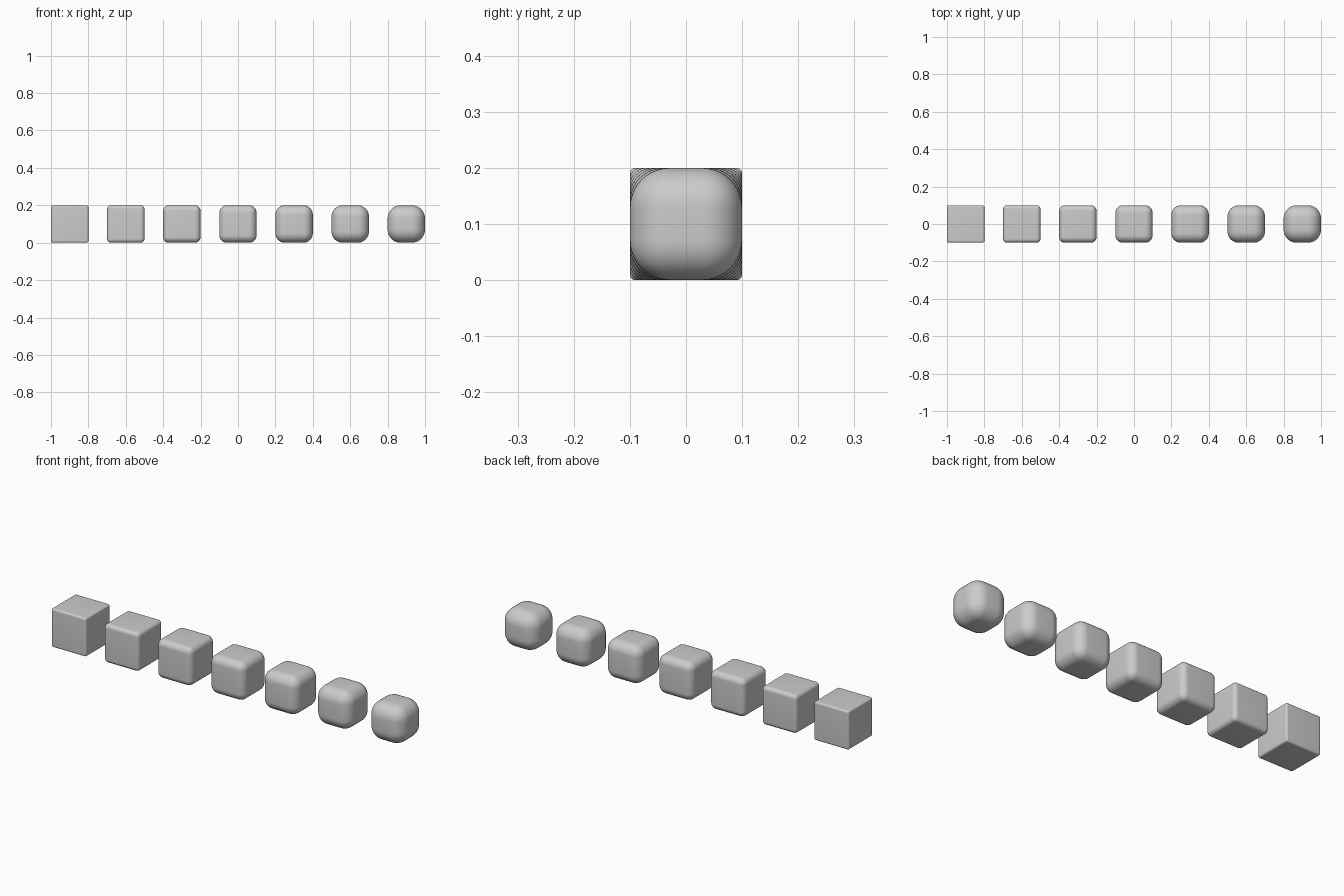
import bpy

if "Cube" in bpy.data.objects:
    bpy.data.objects.remove(bpy.data.objects["Cube"])

SIZE, STEP, COUNT = 0.2, 0.3, 7


def rounded_cube(i):
    # cube standing on the floor, its edge radius growing along the row
    x = (i - (COUNT - 1) / 2) * STEP
    bpy.ops.mesh.primitive_cube_add(size=SIZE, location=(x, 0, SIZE / 2))
    cube = bpy.context.object
    cube.name = f"rounded_cube_{i + 1}"
    bevel = cube.modifiers.new("rounding", 'BEVEL')
    bevel.width = 0.01 * (i + 1)
    bevel.segments = 10
    bevel.limit_method = 'NONE'
    bpy.ops.object.modifier_apply(modifier=bevel.name)
    bpy.ops.object.shade_smooth_by_angle()


# row of seven cubes, sharpest on the left
for i in range(COUNT):
    rounded_cube(i)
